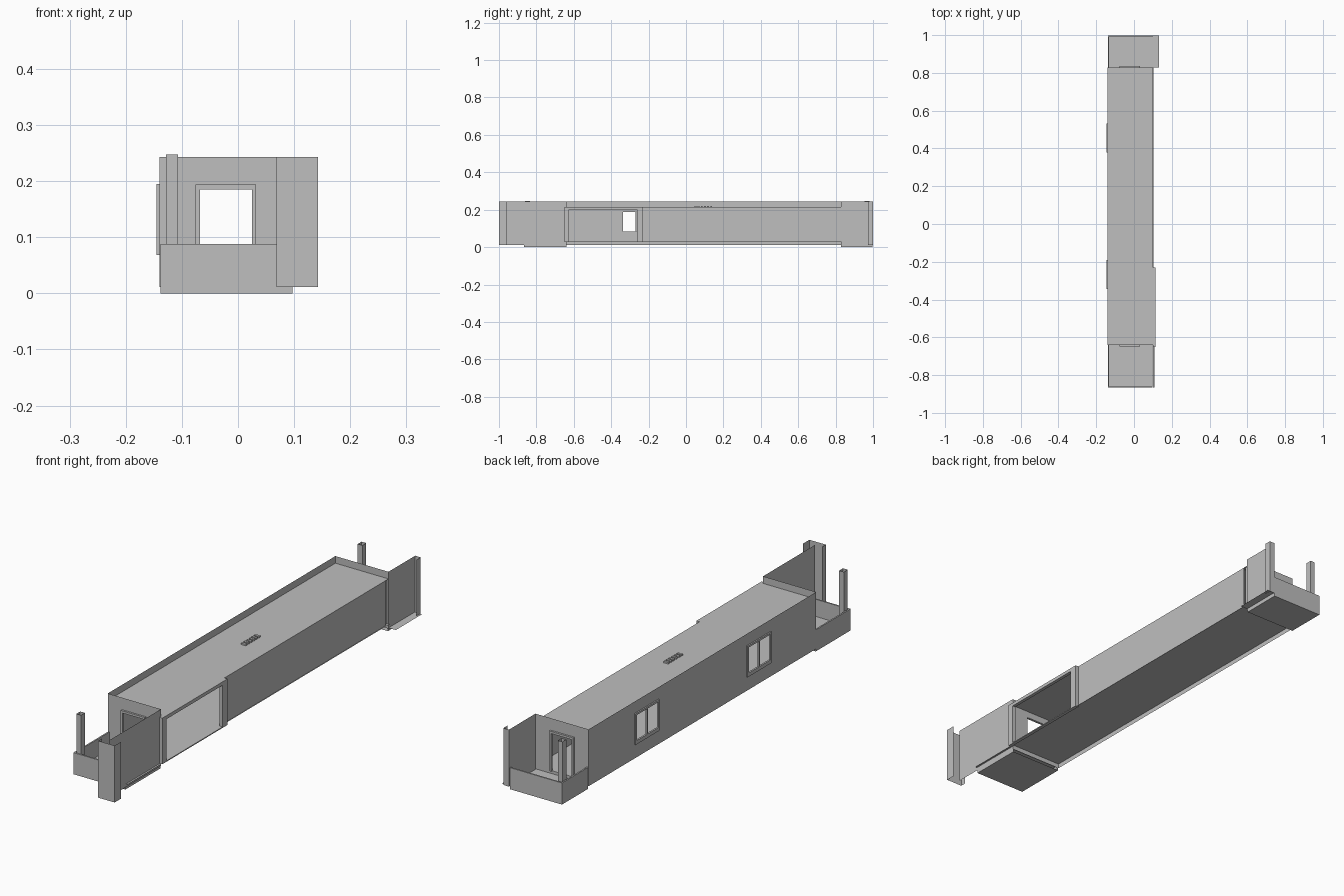
import bpy, bmesh

if "Cube" in bpy.data.objects:
    bpy.data.objects.remove(bpy.data.objects["Cube"], do_unlink=True)

GREY = (0.52, 0.52, 0.52, 1.0)
mat = bpy.data.materials.new("plain grey")
mat.use_nodes = True
mat.diffuse_color = GREY
mat.node_tree.nodes["Principled BSDF"].inputs["Base Color"].default_value = GREY


def finish(name, bm):
    mesh = bpy.data.meshes.new(name)
    bm.to_mesh(mesh)
    bm.free()
    mesh.materials.append(mat)
    ob = bpy.data.objects.new(name, mesh)
    bpy.context.collection.objects.link(ob)
    return ob


def box(name, x, y, z):
    bm = bmesh.new()
    bmesh.ops.create_cube(bm, size=1)
    for v in bm.verts:
        v.co = [lo + (c + 0.5) * (hi - lo) for c, (lo, hi) in zip(v.co, (x, y, z))]
    return finish(name, bm)


def folded_sheet(name, points, z, closed=False):
    """Thin upright sheet following a plan path, open at top and bottom."""
    bm = bmesh.new()
    low, high = ([bm.verts.new((px, py, h)) for px, py in points] for h in z)
    n = len(points)
    for i in range(n if closed else n - 1):
        j = (i + 1) % n
        bm.faces.new((low[i], low[j], high[j], high[i]))
    return finish(name, bm)


def plate(name, axis, pos, u, v, holes=(), thick=0):
    """Flat sheet across one axis, with rectangular holes (u0, u1, v0, v1)."""
    us = sorted({*u, *(c for h in holes for c in h[:2])})
    vs = sorted({*v, *(c for h in holes for c in h[2:])})
    bm = bmesh.new()

    def place(a, b):
        return {"x": (pos, a, b), "y": (a, pos, b), "z": (a, b, pos)}[axis]

    grid = [[bm.verts.new(place(a, b)) for b in vs] for a in us]
    for i in range(len(us) - 1):
        for j in range(len(vs) - 1):
            a, b = (us[i] + us[i + 1]) / 2, (vs[j] + vs[j + 1]) / 2
            if any(h[0] < a < h[1] and h[2] < b < h[3] for h in holes):
                continue
            bm.faces.new((grid[i][j], grid[i + 1][j], grid[i + 1][j + 1], grid[i][j + 1]))
    loose = [w for w in bm.verts if not w.link_faces]
    bmesh.ops.delete(bm, geom=loose, context="VERTS")
    ob = finish(name, bm)
    if thick:
        mod = ob.modifiers.new("thickness", "SOLIDIFY")
        mod.thickness, mod.offset = thick, 0
    return ob


# Main dimensions
LEFT, RIGHT = 0.10, -0.14
FRONT, BACK = -0.64, 0.828
BASE, FLOOR, ROOF, TOP = 0.011, 0.03, 0.214, 0.243

# Floor and roof, with the wider strip over the side opening
plate("floor", "z", FLOOR, (RIGHT, LEFT + 0.004), (FRONT, BACK))
plate("roof", "z", ROOF, (RIGHT, LEFT), (FRONT, BACK))

# Right wall with its two windows
panes = []
for centre in (-0.267, 0.455):
    pair = [(centre - 0.07, centre - 0.003, 0.083, 0.187),
            (centre + 0.003, centre + 0.07, 0.083, 0.187)]
    panes += pair
    plate("window_frame", "x", RIGHT - 0.002, (centre - 0.077, centre + 0.077),
          (0.068, 0.195), pair, 0.007)
plate("right_wall", "x", RIGHT, (FRONT, BACK), (BASE, TOP), panes)

# Left wall, stopping at the side opening, with a recessed corner strip
plate("left_wall", "x", LEFT, (-0.23, 0.81), (FLOOR, ROOF))
plate("left_corner_strip", "x", LEFT - 0.006, (0.81, BACK), (FLOOR, ROOF))

# End walls with doorways and door frames
for name, y, out in (("front", FRONT, -1), ("back", BACK, 1)):
    plate(name + "_wall", "y", y, (RIGHT, LEFT), (BASE, TOP), [(-0.068, 0.025, FLOOR, 0.185)])
    plate(name + "_door_frame", "y", y + out * 0.003, (-0.076, 0.032), (FLOOR, 0.194),
          [(-0.068, 0.025, FLOOR, 0.185)], 0.01)

# Side opening: projecting posts, header and sill
BAY = (LEFT, 0.114)
box("opening_front_post", BAY, (-0.65, -0.625), (FLOOR, ROOF))
box("opening_back_post", BAY, (-0.262, -0.23), (FLOOR, ROOF))
box("opening_header", BAY, (-0.625, -0.262), (0.2, ROOF))
box("opening_sill", BAY, (-0.65, -0.23), (0.026, FLOOR))

# Roof vent made of slats
for i in range(6):
    y = 0.045 + i * 0.017
    box("roof_vent_slat", (-0.018, 0.004), (y, y + 0.01), (ROOF, 0.22))

# End platforms: tray floor, low rail walls and hollow corner posts
for name, inner, outer, post in (("front", FRONT, -0.865, (-0.86, -0.835)),
                                 ("back", BACK, 0.997, (0.955, 0.98))):
    s = 1 if outer > inner else -1
    ys = sorted((inner, outer))
    plate(name + "_platform_base", "z", 0.0, (-0.138, 0.097), ys)
    plate(name + "_platform_floor", "z", 0.018, (-0.138, 0.097), ys)
    box(name + "_platform_rail", (-0.138, 0.097), sorted((outer, outer - s * 0.006)), (0, 0.088))
    box(name + "_platform_side_rail", (-0.138, -0.132), ys, (0, 0.088))
    plate(name + "_platform_inner_edge", "x", 0.097, ys, (0, 0.018))
    folded_sheet(name + "_platform_post",
                 [(-0.128, post[0]), (-0.107, post[0]), (-0.107, post[1]), (-0.128, post[1])],
                 (0.018, 0.247), True)

# Screens on the left side of each platform, ending in folded posts
plate("front_screen", "x", LEFT, (-0.976, FRONT), (BASE, TOP))
folded_sheet("front_screen_post",
             [(0.069, -0.976), (0.069, -1), (0.143, -1), (0.143, -0.96)], (BASE, TOP))
plate("front_screen_sill", "z", 0.024, (LEFT, 0.108), (-0.865, FRONT))
plate("back_screen", "x", LEFT, (BACK, 0.976), (BASE, TOP))
folded_sheet("back_screen_post",
             [(LEFT, 0.972), (LEFT, 1), (0.125, 1), (0.125, 0.972)], (BASE, TOP))
plate("back_step", "z", 0.014, (0.097, 0.133), (BACK, 0.997))
